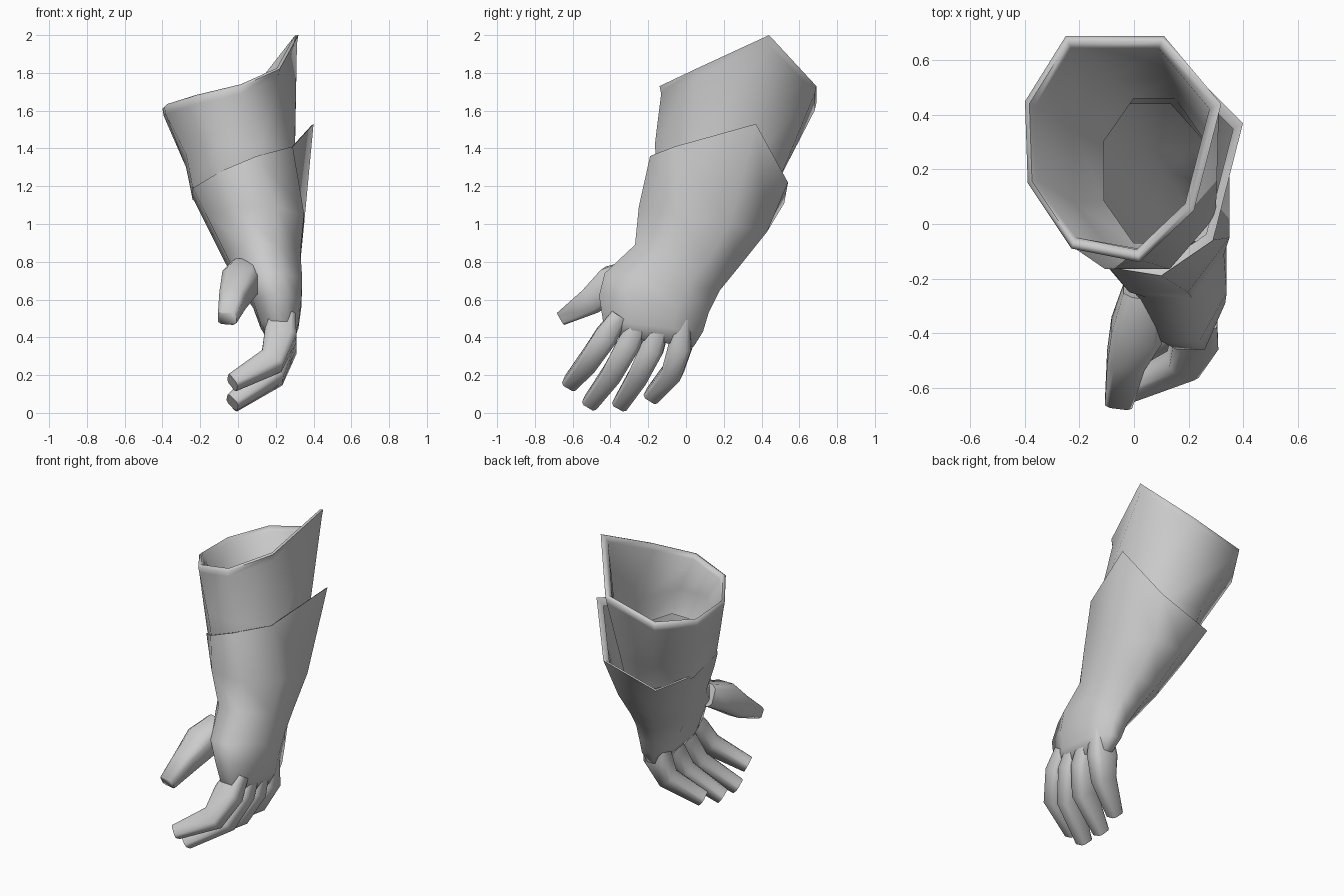
import bpy, bmesh, math
from mathutils import Vector

cube = bpy.data.objects.get("Cube")
if cube:
    bpy.data.objects.remove(cube)

grey = bpy.data.materials.new("plain_grey")
grey.use_nodes = True
GREY = (0.6, 0.6, 0.6, 1)
grey.diffuse_color = GREY
grey.node_tree.nodes["Principled BSDF"].inputs["Base Color"].default_value = GREY

SIDES = 8
STEP = 2 * math.pi / SIDES
ANGLES = [STEP * (i + 0.5) for i in range(SIDES)]
FLAT = math.cos(STEP / 2)


def loft(name, rings, cap_start=False, cap_end=False):
    """Skin a list of equal-length rings."""
    bm = bmesh.new()
    loops = [[bm.verts.new(p) for p in ring] for ring in rings]
    for a, b in zip(loops, loops[1:]):
        for i in range(SIDES):
            j = (i + 1) % SIDES
            bm.faces.new((a[i], a[j], b[j], b[i]))
    if cap_start:
        bm.faces.new(loops[0])
    if cap_end:
        bm.faces.new(loops[-1])
    bmesh.ops.recalc_face_normals(bm, faces=bm.faces)
    mesh = bpy.data.meshes.new(name)
    bm.to_mesh(mesh)
    bm.free()
    mesh.materials.append(grey)
    obj = bpy.data.objects.new(name, mesh)
    bpy.context.collection.objects.link(obj)
    bpy.ops.object.select_all(action="DESELECT")
    obj.select_set(True)
    bpy.context.view_layer.objects.active = obj
    bpy.ops.object.shade_smooth_by_angle(angle=math.radians(80))


def section(x0, x1, front, back):
    """Tilted octagon between x limits and front/back (y, z) points."""
    mid_x, half_x = (x0 + x1) / 2, (x1 - x0) / 2
    front, back = Vector((0, *front)), Vector((0, *back))
    mid, half = (front + back) / 2, (back - front) / 2
    return [mid + half * (math.sin(a) / FLAT)
            + Vector((mid_x + half_x * math.cos(a) / FLAT, 0, 0)) for a in ANGLES]


def inset(ring, scale, drop):
    """Shrink a ring about its centre and lower it."""
    centre = sum((Vector(p) for p in ring), Vector()) / len(ring)
    return [centre + (Vector(p) - centre) * scale - Vector((0, 0, drop)) for p in ring]


def digit(name, path, widths, depths, across):
    """Tapered bent tube with a blunt, nearly square tip."""
    path = [Vector(p) for p in path]
    rings = []
    for i, p in enumerate(path):
        along = (path[min(i + 1, len(path) - 1)] - path[max(i - 1, 0)]).normalized()
        w = Vector(across)
        w = (w - along * w.dot(along)).normalized()
        d = along.cross(w)
        rings.append([p + w * math.copysign(widths[i] * min(1, abs(math.cos(a)) * 1.7), math.cos(a))
                      + d * math.copysign(depths[i] * min(1, abs(math.sin(a)) * 1.7), math.sin(a))
                      for a in ANGLES])
    loft(name, rings, True, True)


# Flared inner sleeve, outside wall, rolled rim and inside wall
sleeve_rim = [(0.32, 0.44, 2.01), (0.11, 0.69, 1.74), (-0.25, 0.69, 1.65), (-0.40, 0.45, 1.62),
              (-0.39, 0.15, 1.63), (-0.23, -0.09, 1.68), (0.02, -0.14, 1.74), (0.22, 0.05, 1.83)]
loft("inner_sleeve", [
    section(-0.24, 0.29, (-0.15, 1.24), (0.44, 1.08)),
    section(-0.275, 0.30, (-0.165, 1.42), (0.50, 1.25)),
    inset(sleeve_rim, 0.98, 0.05),
    inset(sleeve_rim, 1.0, 0.01),
    inset(sleeve_rim, 0.95, 0.0),
    inset(sleeve_rim, 0.89, 0.03),
    section(-0.22, 0.27, (-0.11, 1.48), (0.53, 1.36)),
    section(-0.11, 0.26, (-0.07, 1.32), (0.46, 1.20)),
])

# Gauntlet: pointed rim, forearm, wrist and palm
gauntlet_rim = [(0.40, 0.37, 1.53), (0.23, 0.54, 1.22), (-0.14, 0.52, 1.11), (-0.24, 0.26, 1.14),
                (-0.24, 0.01, 1.19), (-0.09, -0.16, 1.28), (0.10, -0.19, 1.36), (0.29, -0.06, 1.41)]
loft("gauntlet", [
    inset(gauntlet_rim, 0.90, 0.03),
    inset(gauntlet_rim, 0.97, 0.0),
    gauntlet_rim,
    section(-0.17, 0.35, (-0.25, 1.09), (0.43, 0.96)),
    section(-0.07, 0.33, (-0.27, 0.89), (0.27, 0.76)),
    section(0.0, 0.34, (-0.43, 0.74), (0.18, 0.65)),
    section(0.08, 0.335, (-0.46, 0.62), (0.12, 0.53)),
    section(0.12, 0.32, (-0.44, 0.49), (0.09, 0.43)),
    section(0.17, 0.29, (-0.42, 0.41), (0.04, 0.35)),
], cap_end=True)

# Four curled fingers
fingers = {
    "index_finger": [(0.24, -0.35, 0.52), (0.225, -0.42, 0.41), (0.18, -0.515, 0.275), (-0.03, -0.61, 0.16)],
    "middle_finger": [(0.24, -0.23, 0.51), (0.225, -0.30, 0.37), (0.18, -0.39, 0.21), (-0.03, -0.505, 0.055)],
    "ring_finger": [(0.24, -0.12, 0.50), (0.225, -0.18, 0.34), (0.18, -0.25, 0.20), (-0.03, -0.345, 0.05)],
    "little_finger": [(0.24, -0.02, 0.50), (0.225, -0.03, 0.35), (0.18, -0.07, 0.22), (0.0, -0.18, 0.09)],
}
for name, path in fingers.items():
    digit(name, path, (0.045, 0.062, 0.055, 0.043), (0.065, 0.085, 0.07, 0.042), (0, 0.9, -0.43))

# Thumb
digit("thumb", [(0.04, -0.25, 0.75), (0.01, -0.39, 0.69), (-0.03, -0.50, 0.595), (-0.057, -0.66, 0.50)],
      (0.08, 0.095, 0.07, 0.05), (0.07, 0.09, 0.072, 0.037), (1, 0, 0))
